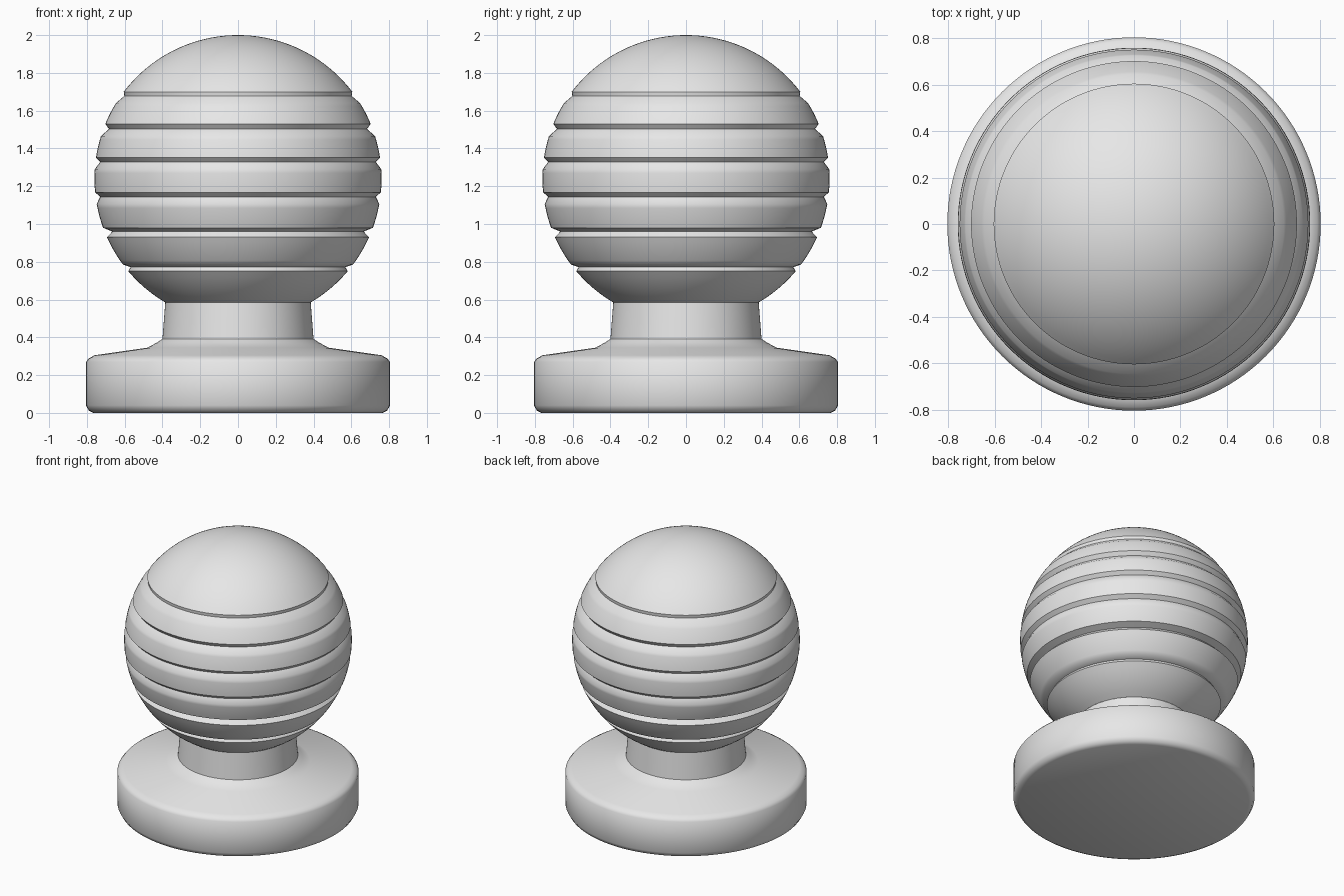
import bpy
import bmesh
from math import asin, cos, pi, radians, sin, sqrt

SEGMENTS = 128
BALL_Z, BALL_R = 1.24, 0.76

default_cube = bpy.data.objects.get("Cube")
if default_cube:
    bpy.data.objects.remove(default_cube, do_unlink=True)

grey = bpy.data.materials.new("light grey")
grey.use_nodes = True
grey.diffuse_color = (0.8, 0.8, 0.8, 1)
grey.node_tree.nodes["Principled BSDF"].inputs["Base Color"].default_value = (0.8, 0.8, 0.8, 1)


def lathe(name, profile, smooth_angle):
    """Revolve a (radius, height) profile about the z axis."""
    bm = bmesh.new()
    verts = [bm.verts.new((r, 0, z)) for r, z in profile]
    edges = [bm.edges.new(pair) for pair in zip(verts, verts[1:])]
    bmesh.ops.spin(bm, geom=verts + edges, cent=(0, 0, 0), axis=(0, 0, 1),
                   angle=2 * pi, steps=SEGMENTS)
    bmesh.ops.remove_doubles(bm, verts=bm.verts, dist=0.0001)
    bmesh.ops.recalc_face_normals(bm, faces=bm.faces)
    # make sure the outer wall faces away from the axis
    if sum(f.normal.dot(f.calc_center_median() - f.calc_center_median().project((0, 0, 1)))
           for f in bm.faces if abs(f.normal.z) < 0.9) < 0:
        bmesh.ops.reverse_faces(bm, faces=bm.faces)
    mesh = bpy.data.meshes.new(name)
    bm.to_mesh(mesh)
    bm.free()
    mesh.materials.append(grey)
    obj = bpy.data.objects.new(name, mesh)
    bpy.context.collection.objects.link(obj)
    bpy.ops.object.select_all(action="DESELECT")
    obj.select_set(True)
    bpy.context.view_layer.objects.active = obj
    bpy.ops.object.shade_smooth_by_angle(angle=radians(smooth_angle))
    return obj


def ball_radius(z):
    return sqrt(max(0, BALL_R ** 2 - (z - BALL_Z) ** 2))


def arc(z_top, z_bottom, steps):
    """Points along the sphere from one height down to another."""
    a = asin(min(1, (z_top - BALL_Z) / BALL_R))
    b = asin((z_bottom - BALL_Z) / BALL_R)
    angles = [a + (b - a) * i / steps for i in range(steps + 1)]
    return [(BALL_R * cos(t), BALL_Z + BALL_R * sin(t)) for t in angles]


# Pedestal: round plate, sloped shoulder and neck
pedestal = [(0, 0), (0.765, 0), (0.79, 0.012), (0.805, 0.04), (0.805, 0.27),
            (0.79, 0.288), (0.76, 0.305), (0.48, 0.345), (0.43, 0.372),
            (0.4, 0.392), (0.385, 0.585)]
lathe("pedestal", pedestal, 50)

# Ball with turned grooves: upper lip, groove floor height and radius, lower lip
grooves = [(1.7, 1.678, 0.602, 1.64), (1.53, 1.503, 0.683, 1.465),
           (1.352, 1.328, 0.73, 1.29), (1.168, 1.144, 0.73, 1.106),
           (0.98, 0.96, 0.665, 0.93), (0.785, 0.772, 0.568, 0.75)]
ball = []
start, steps = BALL_Z + BALL_R, 20
for upper, floor, floor_radius, lower in grooves:
    ball += arc(start, upper, steps)
    ball.append((floor_radius, floor))
    start, steps = lower, 6
ball += arc(start, 0.585, 6)
lathe("grooved_ball", ball, 40)
